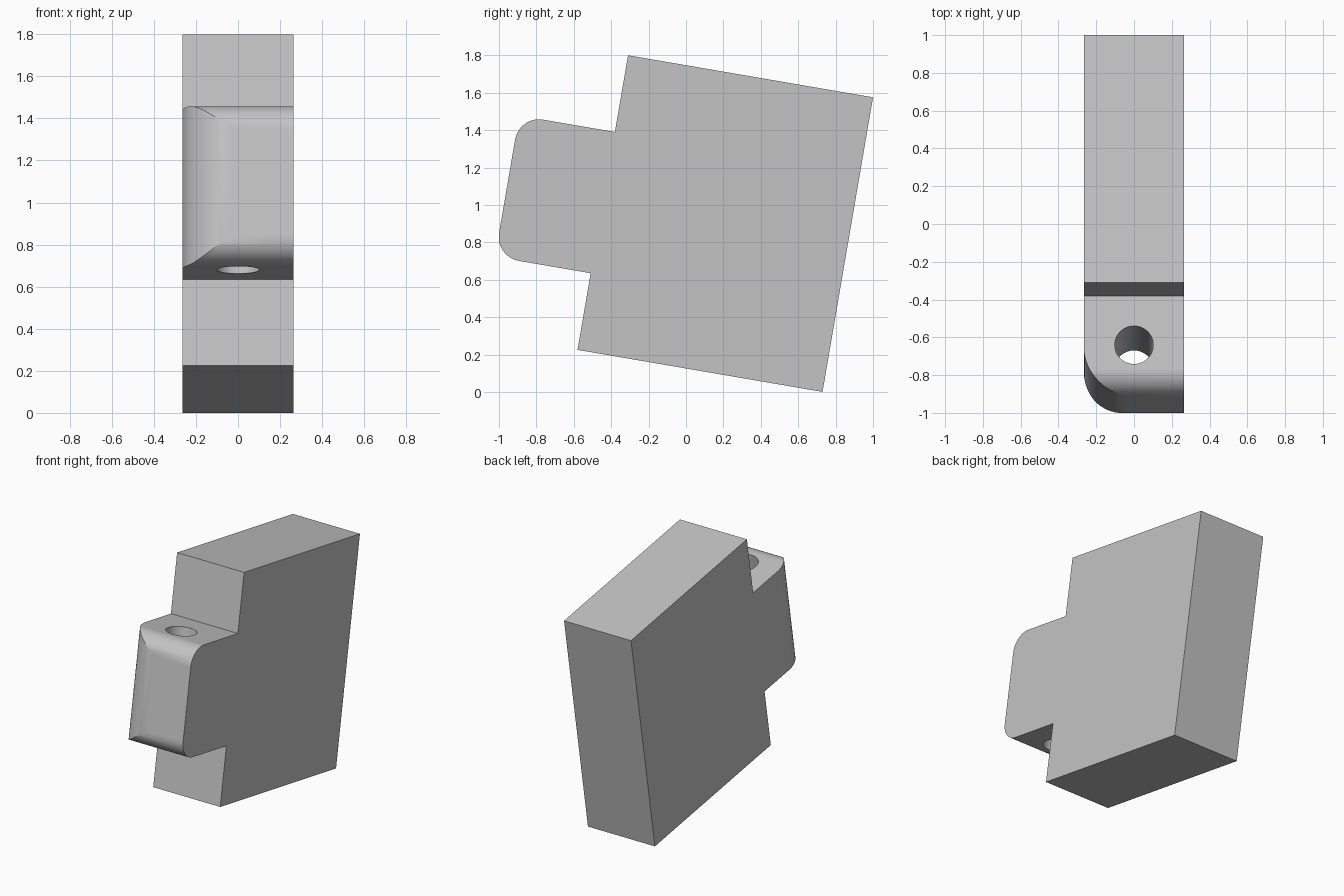
import bpy, bmesh
from math import sin, cos, pi, radians
from mathutils import Matrix, Vector

if "Cube" in bpy.data.objects:
    bpy.data.objects.remove(bpy.data.objects["Cube"])

# Dimensions in the block's own untilted frame
HALF = 0.265                    # half thickness
DEPTH, HEIGHT = 1.329, 1.598    # main block
TAB, LOW, HIGH = 0.519, 0.416, 1.182
TAB_R, CORNER_R = 0.13, 0.24
HOLE_Y, HOLE_R = -0.264, 0.102
TILT = radians(9.73)

grey = bpy.data.materials.new("plain grey")
grey.use_nodes = True
colour = (0.55, 0.55, 0.55, 1)
grey.diffuse_color = colour
grey.node_tree.nodes["Principled BSDF"].inputs["Base Color"].default_value = colour


def arc(cx, cy, r, start, end, steps=20):
    angles = [radians(start + (end - start) * i / steps) for i in range(steps + 1)]
    return [(cx + r * cos(a), cy + r * sin(a)) for a in angles]


def prism(name, points, place, sweep):
    """Extrude a closed outline; place maps each 2D point into space."""
    bm = bmesh.new()
    face = bm.faces.new([bm.verts.new(place(*p)) for p in points])
    new = bmesh.ops.extrude_face_region(bm, geom=[face])["geom"]
    bmesh.ops.translate(bm, vec=Vector(sweep),
                        verts=[v for v in new if isinstance(v, bmesh.types.BMVert)])
    bmesh.ops.recalc_face_normals(bm, faces=bm.faces)
    mesh = bpy.data.meshes.new(name)
    bm.to_mesh(mesh)
    bm.free()
    obj = bpy.data.objects.new(name, mesh)
    bpy.context.collection.objects.link(obj)
    mesh.materials.append(grey)
    return obj


# Block with a round-cornered tab, as one side profile
profile = [(0, 0), (DEPTH, 0), (DEPTH, HEIGHT), (0, HEIGHT), (0, HIGH)]
profile += arc(TAB_R - TAB, HIGH - TAB_R, TAB_R, 90, 180)
profile += arc(TAB_R - TAB, LOW + TAB_R, TAB_R, 180, 270)
profile += [(0, LOW)]
block = prism("tabbed_block", profile, lambda y, z: (-HALF, y, z), (2 * HALF, 0, 0))

# Cutters for the rounded upright edge and the hole through the tab
cx, cy = CORNER_R - HALF, CORNER_R - TAB
outside = arc(cx, cy, CORNER_R, 180, 270, 32)
outside += [(cx, -TAB - 0.1), (-HALF - 0.1, -TAB - 0.1), (-HALF - 0.1, cy)]
hole = arc(0, HOLE_Y, HOLE_R, 0, 360, 48)[:-1]

bpy.context.view_layer.objects.active = block
for name, outline in (("edge_cutter", outside), ("hole_cutter", hole)):
    cutter = prism(name, outline, lambda x, y: (x, y, LOW - 0.1), (0, 0, HIGH - LOW + 0.2))
    cutter.hide_render = True
    mod = block.modifiers.new(name, "BOOLEAN")
    mod.operation, mod.solver, mod.object = "DIFFERENCE", "EXACT", cutter
    bpy.ops.object.modifier_apply(modifier=mod.name)
    bpy.data.objects.remove(cutter)

# Smooth the rounded faces, then tilt the block into place
bpy.ops.object.select_all(action="DESELECT")
block.select_set(True)
bpy.ops.object.shade_smooth_by_angle(angle=radians(25))
weighted = block.modifiers.new("weighted_normals", "WEIGHTED_NORMAL")
weighted.keep_sharp = True
block.matrix_world = Matrix.Translation((0, -0.58, 0.225)) @ Matrix.Rotation(-TILT, 4, "X")
